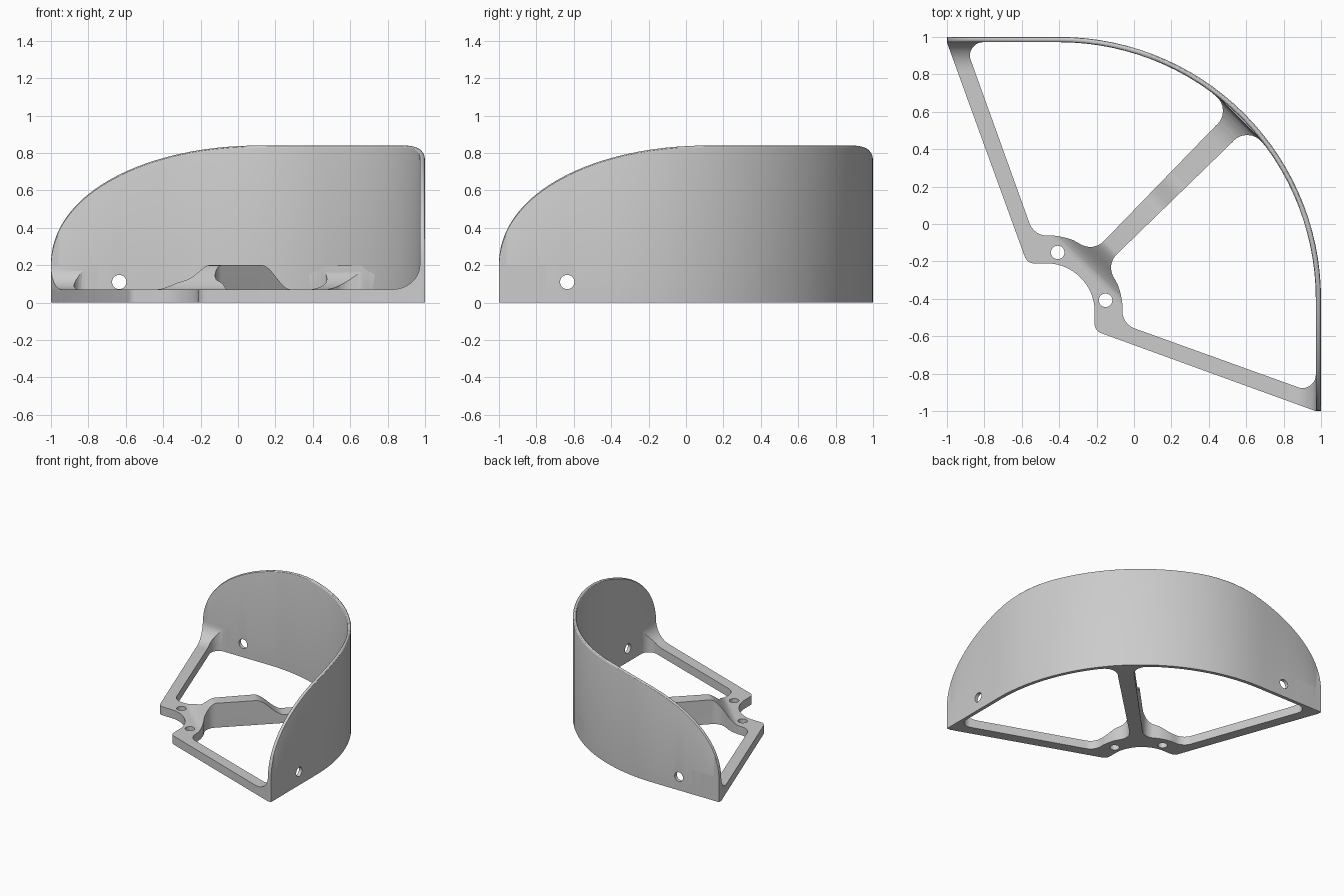
import bpy, bmesh
from math import sin, cos, pi, radians, sqrt
from mathutils import Vector, Matrix

if "Cube" in bpy.data.objects:
    bpy.data.objects.remove(bpy.data.objects["Cube"])

grey = bpy.data.materials.new("plain grey")
grey.use_nodes = True
grey.diffuse_color = (0.6, 0.6, 0.6, 1)
grey.node_tree.nodes["Principled BSDF"].inputs["Base Color"].default_value = grey.diffuse_color

BASE, RAISED, TOP = 0.07, 0.2, 0.84
THICK, RADIUS, CENTRE = 0.028, 1.4, -0.4
SWAP = Matrix(((0, 1, 0, 0), (1, 0, 0, 0), (0, 0, 1, 0), (0, 0, 0, 1)))


def finish(name, bm):
    bmesh.ops.recalc_face_normals(bm, faces=bm.faces[:])
    mesh = bpy.data.meshes.new(name)
    bm.to_mesh(mesh)
    bm.free()
    mesh.materials.append(grey)
    ob = bpy.data.objects.new(name, mesh)
    bpy.context.collection.objects.link(ob)
    return ob


def prism(name, pts, lo, hi, matrix=Matrix()):
    bm = bmesh.new()
    low, high = [[bm.verts.new(matrix @ Vector((p[0], p[1], z))) for p in pts] for z in (lo, hi)]
    bm.faces.new(low)
    bm.faces.new(high)
    for i in range(len(pts)):
        j = (i + 1) % len(pts)
        bm.faces.new((low[i], low[j], high[j], high[i]))
    return finish(name, bm)


def combine(ob, tools, operation):
    """Apply booleans and discard the tool objects."""
    for tool in tools:
        mod = ob.modifiers.new("cut", 'BOOLEAN')
        mod.operation, mod.object, mod.solver = operation, tool, 'EXACT'
    bpy.context.view_layer.update()
    result = ob.evaluated_get(bpy.context.evaluated_depsgraph_get())
    mesh = bpy.data.meshes.new_from_object(result)
    ob.modifiers.clear()
    ob.data = mesh
    for tool in tools:
        bpy.data.objects.remove(tool)
    return ob


def arc(cx, r, a, b, steps):
    return [(cx + r * cos(radians(a + (b - a) * i / steps)),
             cx + r * sin(radians(a + (b - a) * i / steps))) for i in range(steps + 1)]


def rounded(pts, steps=8):
    """Polygon whose points may carry a third value, the corner radius."""
    out = []
    for i, p in enumerate(pts):
        here = Vector(p[:2])
        if len(p) < 3:
            out.append(here)
            continue
        a = (Vector(pts[i - 1][:2]) - here).normalized()
        b = (Vector(pts[(i + 1) % len(pts)][:2]) - here).normalized()
        half = a.angle(b) / 2
        mid = here + (a + b).normalized() * p[2] / sin(half)
        reach = p[2] * cos(half) / sin(half)
        start, end = here + a * reach - mid, here + b * reach - mid
        for k in range(steps + 1):
            spoke = start.lerp(end, k / steps).normalized()
            out.append(mid + spoke * p[2])
    return out


def hole_pair(x, y, z, r, depth, turn=Matrix()):
    """One hole cutter and its twin across the diagonal."""
    tools = []
    for m in (Matrix(), SWAP):
        bm = bmesh.new()
        bmesh.ops.create_cone(bm, cap_ends=True, segments=32, radius1=r, radius2=r, depth=depth,
                              matrix=m @ Matrix.Translation((x, y, z)) @ turn)
        tools.append(finish("hole", bm))
    return tools


# Plan of the frame, symmetric about the diagonal x = y
half = rounded([*arc(-0.47, 0.26, 45, 5, 10), (-0.21, -0.571, 0.05), (0.97, -1),
                (1, -1, 0.012), *arc(CENTRE, RADIUS, 0, 45, 15)])
outline = half + [(p[1], p[0]) for p in half[-2:0:-1]]
opening = rounded([(0.972, -0.907, 0.07), *arc(CENTRE, RADIUS - THICK, 0, 36, 12),
                   (0.604, 0.534, 0.1), *arc(-0.47, 0.41, 21, 6, 5), (-0.062, -0.535, 0.1)])
# Sharp meeting point of rib and hub, rounded on its own
corner = rounded([(0.604, 0.534), (-0.147, -0.217, 0.1), *arc(-0.47, 0.41, 21, 6, 5)])[1:10]
split = min(range(len(opening)), key=lambda i: (opening[i] - corner[-1]).length)
opening[split:split] = corner


def frame(name, height):
    tools = [prism("opening", opening, -1, 1, m) for m in (Matrix(), SWAP)]
    return combine(prism(name, outline, 0, height),
                   tools + hole_pair(-0.408, -0.152, 0, 0.036, 2), 'DIFFERENCE')


base_frame = frame("base_frame", BASE)


# Raised rib: side profile along the diagonal, trimmed to the plan
def step(a, b, z0, z1):
    ts = [i / 12 for i in range(13)]
    return [(a + (b - a) * t, z0 + (z1 - z0) * t * t * (3 - 2 * t)) for t in ts]


def fillet(a, b):
    return [(a + (b - a) * sin(t), BASE + (RAISED - BASE) * (1 - cos(t)))
            for t in [pi / 2 * i / 12 for i in range(13)]]


profile = [(-0.25, -0.1)] + step(-0.25, -0.12, BASE, RAISED) + step(0.09, 0.24, RAISED, BASE)
profile += fillet(0.42, 0.565) + [(0.8, RAISED), (0.8, -0.1)]
r2 = sqrt(0.5)
diagonal = Matrix(((r2, 0, r2, 0), (r2, 0, -r2, 0), (0, 1, 0, 0), (0, 0, 0, 1)))
rib = prism("rib_block", [(c / r2, z) for c, z in profile], -0.26, 0.26, diagonal)
centre_rib = combine(frame("centre_rib", 0.3), [rib], 'INTERSECT')

# Filleted gussets where the arms meet the wall ends
side = Matrix(((0, 0, 1, 0), (1, 0, 0, 0), (0, 1, 0, 0), (0, 0, 0, 1)))
gusset = [(0.82, -0.1)] + fillet(0.82, 0.972) + [(1.1, RAISED), (1.1, -0.1)]
gussets = []
for name, m in (("right_gusset", side), ("left_gusset", SWAP @ side)):
    block = prism("gusset_block", gusset, -1.1, -0.75, m)
    gussets.append(combine(frame(name, 0.3), [block], 'INTERSECT'))


# Curved wall with an elliptical, rounded top edge
def wall_top(u):
    t = min(1, max(0, (0.14 - u) / 1.14))
    return RAISED + (TOP - RAISED) * max(0, 1 - t ** 2.1) ** (1 / 2.1)


def wall_path():
    path = [(Vector((1, -1 + 0.6 * (i / 24) ** 2)), Vector((-1, 0))) for i in range(24)]
    for i in range(16):
        n = Vector((cos(radians(3 * i)), sin(radians(3 * i))))
        path.append((Vector((CENTRE, CENTRE)) + n * RADIUS, -n))
    return path + [(p.yx, n.yx) for p, n in path[-2::-1]]


bm = bmesh.new()
rows = []
for p, n in wall_path():
    top, r = wall_top(min(p)), THICK / 2
    section = [(0, 0)] + [(r - r * cos(a), top - r + r * sin(a))
                          for a in [pi * k / 6 for k in range(7)]] + [(THICK, 0)]
    rows.append([bm.verts.new((*(p + n * d), z)) for d, z in section])
for a, b in zip(rows, rows[1:]):
    for i in range(len(a)):
        j = (i + 1) % len(a)
        bm.faces.new((a[i], a[j], b[j], b[i]))
bm.faces.new(rows[0])
bm.faces.new(rows[-1])
guard_wall = combine(finish("guard_wall", bm),
                     hole_pair(-0.635, 1, 0.11, 0.038, 0.3, Matrix.Rotation(pi / 2, 4, 'X')),
                     'DIFFERENCE')

# Smooth shading with sharp edges kept
bpy.ops.object.select_all(action='DESELECT')
for ob in (base_frame, centre_rib, guard_wall, *gussets):
    ob.select_set(True)
    bpy.context.view_layer.objects.active = ob
bpy.ops.object.shade_smooth_by_angle(angle=radians(30))
